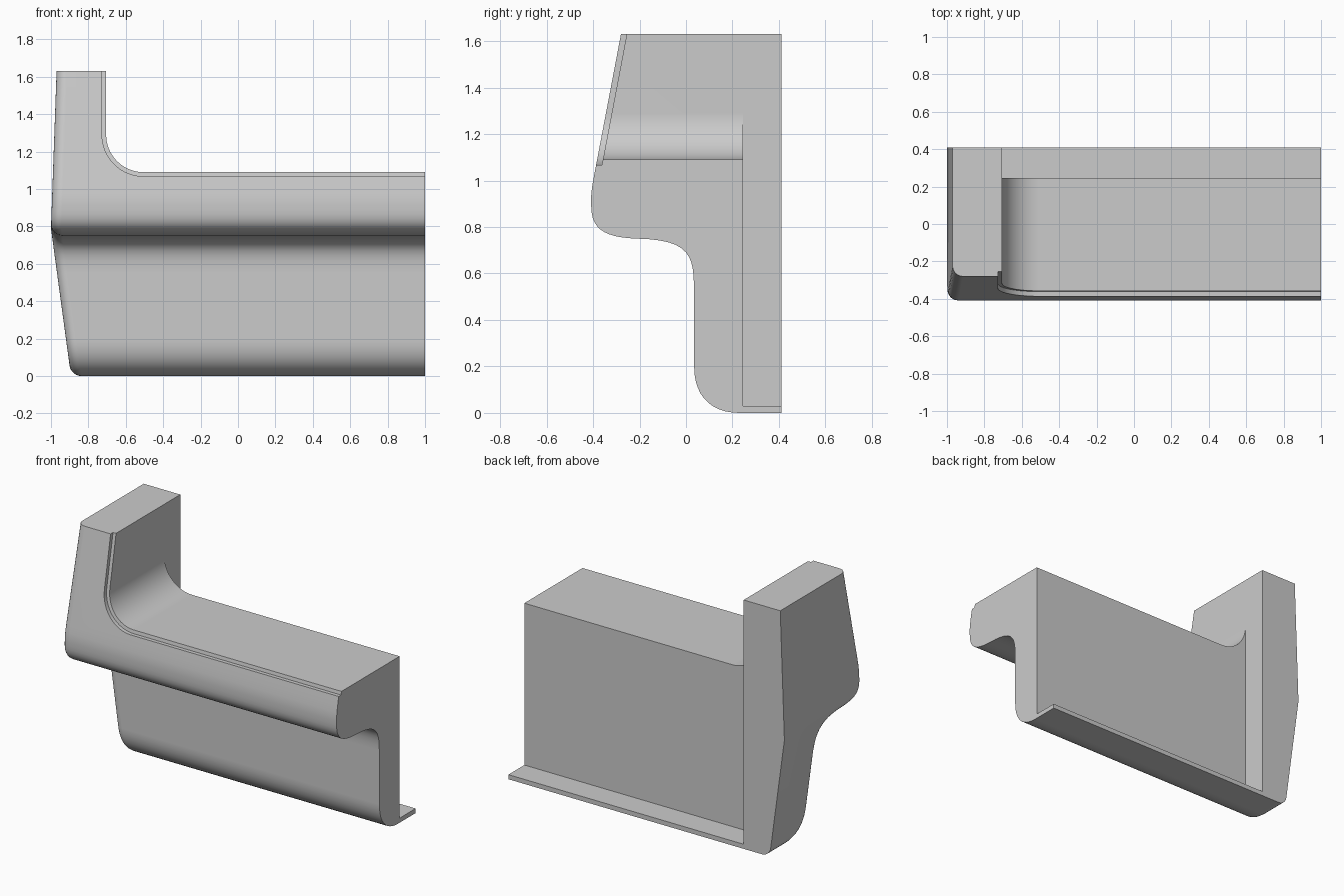
import bpy, bmesh
from math import sin, cos, pi
from mathutils import Vector
from mathutils.geometry import interpolate_bezier

if "Cube" in bpy.data.objects:
    bpy.data.objects.remove(bpy.data.objects["Cube"])

TOP, BACK, KINK = 1.63, 0.41, 0.79     # overall height, rear plane, widest level
SLOPE = 0.19                           # lean of the front face
INNER, SILL, FILLET = -0.705, 1.09, 0.2
REBATE = 0.022

mat = bpy.data.materials.new("plain grey")
mat.use_nodes = True
grey = (0.6, 0.6, 0.6, 1)
mat.diffuse_color = grey
mat.node_tree.nodes["Principled BSDF"].inputs["Base Color"].default_value = grey


def front(z):
    return -0.28 - SLOPE * (TOP - z)


def side(z):
    """Outer end of the body: widest at the kink level."""
    if z < KINK:
        return -0.893 - 0.107 * z / KINK
    return -1 + 0.03 * (z - KINK) / (TOP - KINK)


def make_object(name, bm):
    bmesh.ops.recalc_face_normals(bm, faces=bm.faces)
    mesh = bpy.data.meshes.new(name)
    bm.to_mesh(mesh)
    bm.free()
    mesh.materials.append(mat)
    obj = bpy.data.objects.new(name, mesh)
    bpy.context.collection.objects.link(obj)
    return obj


def bridge(bm, a, b):
    for i in range(len(a)):
        j = (i + 1) % len(a)
        bm.faces.new((a[i], a[j], b[j], b[i]))


def prism(name, ring_a, ring_b):
    bm = bmesh.new()
    a = [bm.verts.new(p) for p in ring_a]
    b = [bm.verts.new(p) for p in ring_b]
    bridge(bm, a, b)
    bm.faces.new(a)
    bm.faces.new(b)
    return make_object(name, bm)


def curve(*pts, n=12):
    return [Vector(p[:2]) for p in interpolate_bezier(*[Vector((*p, 0)) for p in pts], n)]


# Front profile in (y, z): leaning face, rounded lip, cove, rounded foot
profile = [Vector((front(TOP), TOP))]
profile += curve((front(1.02), 1.02), (-0.412, 0.94), (-0.408, 0.92), (-0.408, 0.89), n=5)
profile += curve((-0.408, 0.89), (-0.408, 0.79), (-0.35, 0.755), (-0.21, 0.75))[1:]
profile += curve((-0.21, 0.75), (0.0, 0.745), (0.033, 0.69), (0.034, 0.55))[1:]
profile += curve((0.035, 0.2), (0.035, 0.07), (0.11, 0.0), (0.23, 0.0))
profile += [Vector((BACK, 0))]
last = len(profile) - 1

# Inward normals; the two open ends slide along the top and rear planes
inward = []
for i, p in enumerate(profile):
    t = profile[min(i + 1, last)] - profile[max(i - 1, 0)]
    inward.append(Vector((-t.y, t.x)).normalized())
inward[0], inward[last] = Vector((1, 0)), Vector((0, 1))

# Body: plain end at +x, rounded front edge at the outer end
bm = bmesh.new()
rear = [Vector((BACK, KINK)), Vector((BACK, TOP))]


def ring(offset, x_of):
    pts = [p + n * offset for p, n in zip(profile, inward)] + rear
    return [bm.verts.new((x_of(p.y), p.x, p.y)) for p in pts]


R, STEPS = 0.055, 6
rings = [ring(0, lambda z: 1.0)]
for k in range(STEPS + 1):
    a = pi / 2 * k / STEPS
    rings.append(ring(R * (1 - cos(a)), lambda z: side(z) + R * (1 - sin(a))))
for a, b in zip(rings, rings[1:]):
    bridge(bm, a, b)
bm.faces.new(rings[0])
end = rings[-1]
lip = min(range(last), key=lambda i: abs(end[i].co.z - KINK) + max(0, end[i].co.y + 0.2) * 9)
bm.faces.new(end[:lip + 1] + end[last + 1:])
bm.faces.new(end[lip:last + 2])
body = make_object("corner_body", bm)


# Opening outline in (x, z), grown by d
def opening(d):
    r = FILLET + d
    cx, cz = INNER + FILLET, SILL + FILLET
    arc = [(cx - r * cos(pi / 2 * k / 16), cz - r * sin(pi / 2 * k / 16)) for k in range(17)]
    return [(INNER - d, 2)] + arc + [(1.2, SILL - d), (1.2, 2)]


cutters = [
    prism("opening_cutter", [(x, -1, z) for x, z in opening(0)], [(x, 1, z) for x, z in opening(0)]),
    prism("rebate_cutter",
          [(x, front(z) - 0.1, z) for x, z in opening(REBATE)],
          [(x, front(z) + REBATE + 0.003, z) for x, z in opening(REBATE)]),
]
# Rear recess above the thin floor flange
recess = [(INNER, 0.03), (1.2, 0.03), (1.2, 2), (INNER, 2)]
cutters.append(prism("recess_cutter", [(x, 0.245, z) for x, z in recess], [(x, 1, z) for x, z in recess]))

bpy.ops.object.select_all(action="DESELECT")
bpy.context.view_layer.objects.active = body
body.select_set(True)
for c in cutters:
    c.hide_render = True
    m = body.modifiers.new(c.name, "BOOLEAN")
    m.operation, m.solver, m.object = "DIFFERENCE", "EXACT", c
    bpy.ops.object.modifier_apply(modifier=m.name)
    bpy.data.objects.remove(c)

bpy.ops.object.shade_smooth_by_angle(angle=0.5)
w = body.modifiers.new("even_shading", "WEIGHTED_NORMAL")
w.keep_sharp = True
